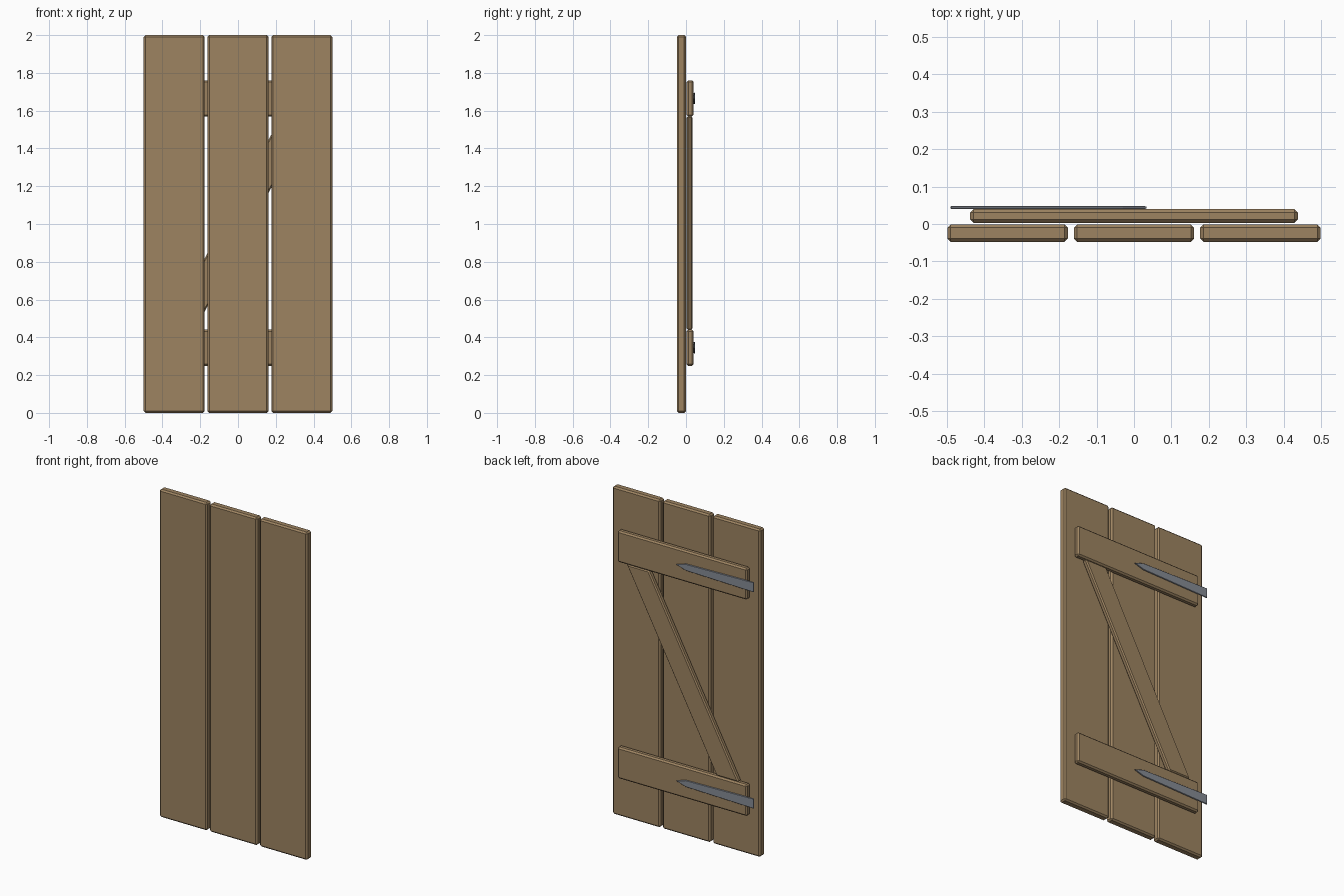
import bpy
import bmesh

if "Cube" in bpy.data.objects:
    bpy.data.objects.remove(bpy.data.objects["Cube"], do_unlink=True)


def make_material(name, rgb):
    mat = bpy.data.materials.new(name)
    mat.use_nodes = True
    colour = (*rgb, 1.0)
    mat.diffuse_color = colour
    mat.node_tree.nodes["Principled BSDF"].inputs["Base Color"].default_value = colour
    return mat


wood = make_material("weathered wood", (0.34, 0.23, 0.12))
iron = make_material("grey iron", (0.24, 0.26, 0.30))


def board(name, outline, y_front, y_back, mat, chamfer):
    """Extrude an x-z outline from y_front to y_back and chamfer its edges."""
    bm = bmesh.new()
    face = bm.faces.new([bm.verts.new((x, y_front, z)) for x, z in outline])
    back = bmesh.ops.extrude_face_region(bm, geom=[face])["geom"]
    moved = [v for v in back if isinstance(v, bmesh.types.BMVert)]
    bmesh.ops.translate(bm, verts=moved, vec=(0, y_back - y_front, 0))
    bmesh.ops.recalc_face_normals(bm, faces=bm.faces)
    mesh = bpy.data.meshes.new(name)
    bm.to_mesh(mesh)
    bm.free()
    mesh.materials.append(mat)
    obj = bpy.data.objects.new(name, mesh)
    bpy.context.collection.objects.link(obj)
    bevel = obj.modifiers.new("chamfer", "BEVEL")
    bevel.width = chamfer
    bevel.segments = 1
    bevel.limit_method = "ANGLE"
    return obj


def rectangle(x0, x1, z0, z1):
    return [(x0, z0), (x1, z0), (x1, z1), (x0, z1)]


# Three upright planks
pitch, half = 0.338, 0.161
for i, side in enumerate(("right", "middle", "left")):
    cx = (i - 1) * pitch
    board(f"{side}_plank", rectangle(cx - half, cx + half, 0, 2),
          -0.048, -0.001, wood, 0.009)

# Cross battens with a tapered, pointed hinge strap on each
for level, z in (("lower", 0.345), ("upper", 1.665)):
    board(f"{level}_batten", rectangle(-0.438, 0.438, z - 0.096, z + 0.096),
          0.003, 0.040, wood, 0.009)
    strap = [(-0.49, z - 0.03), (-0.03, z - 0.02), (0.035, z),
             (-0.03, z + 0.02), (-0.49, z + 0.03)]
    board(f"{level}_hinge_strap", strap, 0.040, 0.048, iron, 0.002)

# Diagonal brace cut to fit between the battens
brace = [(-0.379, 0.441), (-0.228, 0.441), (0.379, 1.569), (0.228, 1.569)]
board("diagonal_brace", brace, 0.003, 0.035, wood, 0.007)
